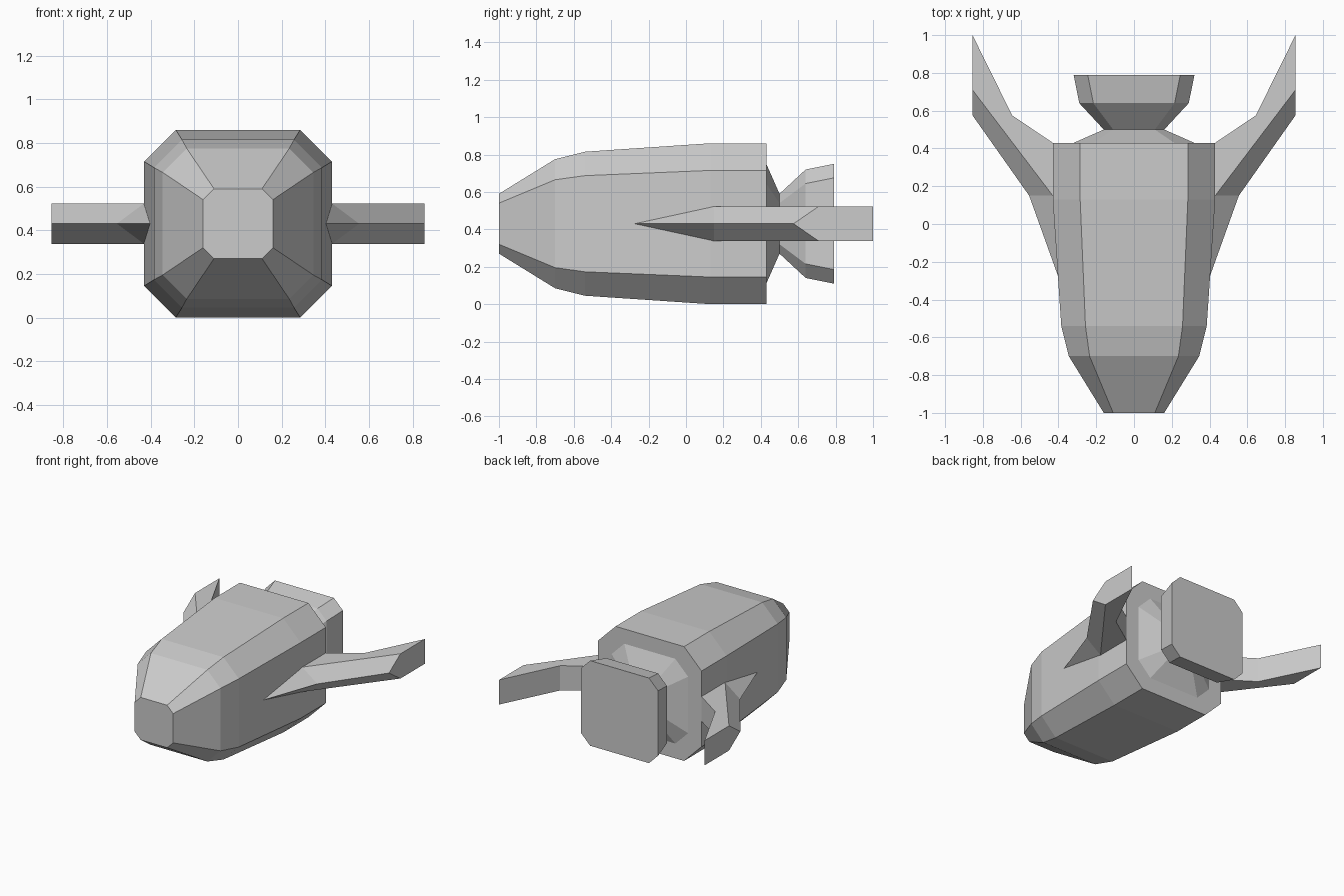
import bpy
import bmesh

cube = bpy.data.objects.get("Cube")
if cube:
    bpy.data.objects.remove(cube, do_unlink=True)

MID = 0.43  # height of the long axis

grey = bpy.data.materials.new("hull grey")
grey.use_nodes = True
colour = (0.6, 0.6, 0.6, 1)
grey.diffuse_color = colour
grey.node_tree.nodes["Principled BSDF"].inputs["Base Color"].default_value = colour


def finish(bm, name):
    bmesh.ops.recalc_face_normals(bm, faces=bm.faces)
    mesh = bpy.data.meshes.new(name)
    bm.to_mesh(mesh)
    bm.free()
    mesh.materials.append(grey)
    obj = bpy.data.objects.new(name, mesh)
    bpy.context.collection.objects.link(obj)
    return obj


def octagon(bm, y, half, flat):
    """Square ring with cut corners, facing along y."""
    pts = [(half, flat), (flat, half), (-flat, half), (-half, flat),
           (-half, -flat), (-flat, -half), (flat, -half), (half, -flat)]
    return [bm.verts.new((x, y, MID + z)) for x, z in pts]


def loft(name, sections):
    bm = bmesh.new()
    rings = [octagon(bm, *s) for s in sections]
    for a, b in zip(rings, rings[1:]):
        for i in range(8):
            j = (i + 1) % 8
            bm.faces.new((a[i], a[j], b[j], b[i]))
    bm.faces.new(rings[0])
    bm.faces.new(rings[-1])
    return finish(bm, name)


# Hull: nose to flat stern, each section is (y, half size, half flat)
loft("hull", [(-1.0, 0.16, 0.11), (-0.7, 0.345, 0.235), (-0.54, 0.385, 0.257),
              (0.13, 0.43, 0.285), (0.43, 0.43, 0.285)])

# Stern neck flaring out into the nozzle
loft("nozzle", [(0.425, 0.33, 0.22), (0.5, 0.16, 0.11),
                (0.64, 0.29, 0.215), (0.79, 0.32, 0.245)])

# Swept fin with a wedge leading edge, mirrored to the other side
HALF = 0.093
bm = bmesh.new()
lead = [bm.verts.new((x, y, MID)) for x, y in
        [(0.39, -0.31), (0.555, 0.15), (0.855, 0.575)]]
outline = [(0.43, 0.15), (0.855, 0.71), (0.855, 1.0), (0.645, 0.575), (0.43, 0.43)]
top = [bm.verts.new((x, y, MID + HALF)) for x, y in outline]
low = [bm.verts.new((x, y, MID - HALF)) for x, y in outline]
for side in (top, low):
    bm.faces.new(side)
    bm.faces.new((lead[0], lead[1], side[0]))
    bm.faces.new((lead[1], lead[2], side[1], side[0]))
for i in (2, 3):
    bm.faces.new((top[i], top[i + 1], low[i + 1], low[i]))
bm.faces.new((lead[2], top[1], top[2], low[2], low[1]))            # tip
bm.faces.new((lead[0], top[0], top[4], low[4], low[0]))            # root
fins = finish(bm, "side_fins")
mirror = fins.modifiers.new("Mirror", "MIRROR")
mirror.use_axis[0] = True
